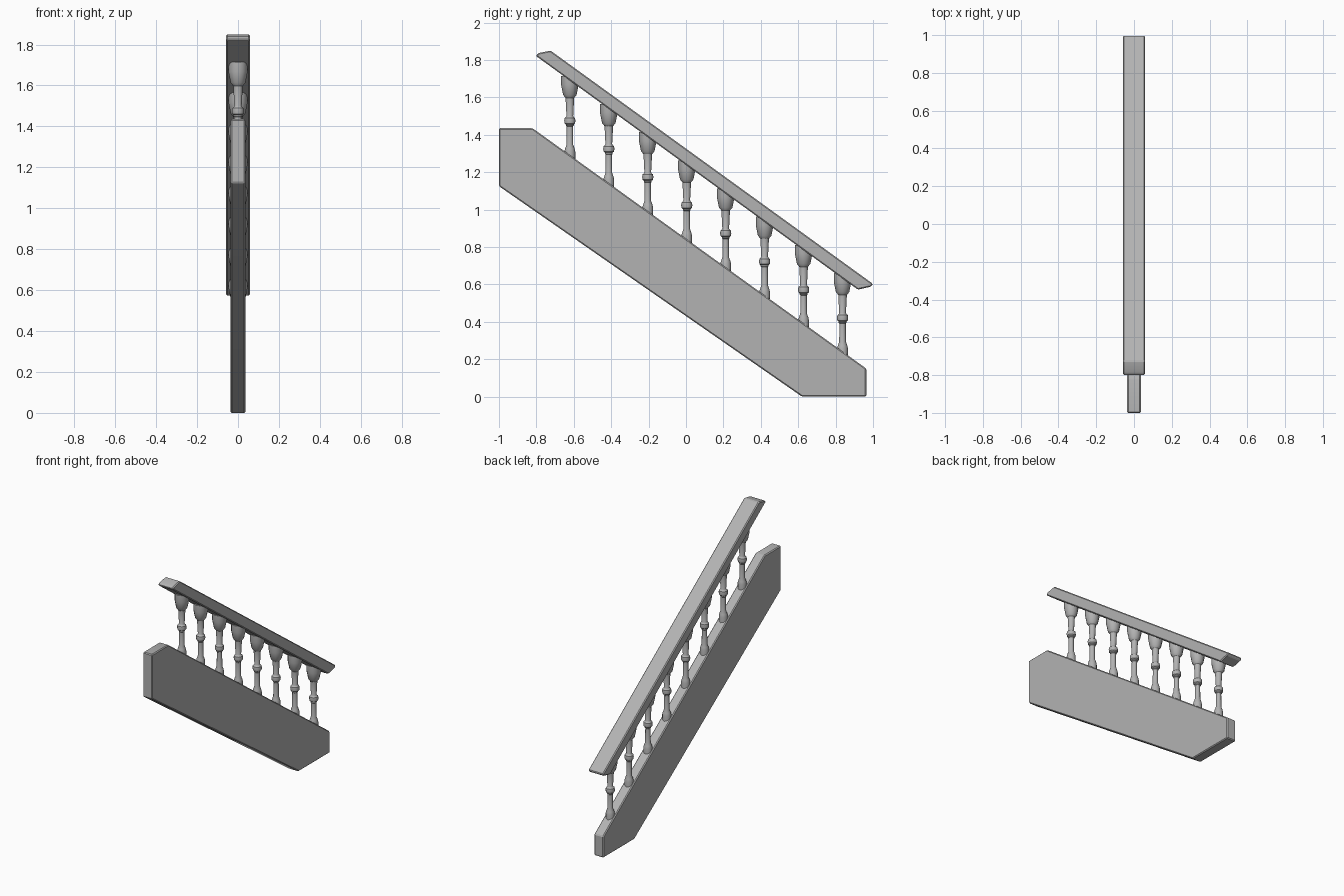
import bpy, bmesh, math

if "Cube" in bpy.data.objects:
    bpy.data.objects.remove(bpy.data.objects["Cube"])

# Mid grey shared by every part
grey = bpy.data.materials.new("mid_grey")
grey.diffuse_color = (0.45, 0.45, 0.45, 1)
grey.use_nodes = True
grey.node_tree.nodes["Principled BSDF"].inputs["Base Color"].default_value = grey.diffuse_color


def finish(bm, name, angle):
    bmesh.ops.recalc_face_normals(bm, faces=bm.faces)
    me = bpy.data.meshes.new(name)
    bm.to_mesh(me)
    bm.free()
    me.materials.append(grey)
    ob = bpy.data.objects.new(name, me)
    bpy.context.collection.objects.link(ob)
    bpy.ops.object.select_all(action='DESELECT')
    bpy.context.view_layer.objects.active = ob
    ob.select_set(True)
    bpy.ops.object.shade_smooth_by_angle(angle=math.radians(angle))
    return ob


def slab(name, outline, half_width, bevel):
    """Extrude a (y, z) outline along x and bevel its edges."""
    bm = bmesh.new()
    face = bm.faces.new([bm.verts.new((-half_width, y, z)) for y, z in outline])
    res = bmesh.ops.extrude_face_region(bm, geom=[face])
    for v in res["geom"]:
        if isinstance(v, bmesh.types.BMVert):
            v.co.x = half_width
    bmesh.ops.recalc_face_normals(bm, faces=bm.faces)
    bmesh.ops.bevel(bm, geom=bm.edges[:], offset=bevel, segments=1, affect='EDGES')
    return finish(bm, name, 20)


def turned(name, profile, y, z, sides=12):
    """Lathe a (radius, height) profile around a vertical axis."""
    bm = bmesh.new()
    rings = [[bm.verts.new((r * math.cos(2 * math.pi * i / sides),
                            y + r * math.sin(2 * math.pi * i / sides), z + h))
              for i in range(sides)] for r, h in profile]
    for a, b in zip(rings, rings[1:]):
        for i in range(sides):
            j = (i + 1) % sides
            bm.faces.new((a[i], a[j], b[j], b[i]))
    bm.faces.new(rings[0][::-1])
    bm.faces.new(rings[-1])
    return finish(bm, name, 31)


# Sloping side board with a level top and foot
slab("stringer", [(-1, 1.125), (-1, 1.435), (-0.82, 1.435),
                  (0.964, 0.15), (0.964, 0), (0.62, 0)], 0.036, 0.006)

# Handrail parallel to the stringer, its sharp tips cut blunt
slab("handrail", [(-0.803, 1.822), (-0.79, 1.837), (-0.724, 1.85),
                  (1.0, 0.603), (0.989, 0.588), (0.919, 0.572)], 0.058, 0.006)

# Turned balusters; heights are measured from the middle ring
profile = [(0.029, -0.215), (0.029, -0.165), (0.025, -0.148), (0.018, -0.128),
           (0.017, -0.03), (0.021, -0.026), (0.021, -0.02),
           (0.028, -0.014), (0.030, 0.0), (0.028, 0.014),
           (0.021, 0.02), (0.018, 0.026), (0.023, 0.122),
           (0.036, 0.138), (0.047, 0.193), (0.047, 0.24)]
for i in range(8):
    turned(f"baluster_{i + 1}", profile, -0.621 + 0.2083 * i, 1.475 - 0.1505 * i)
